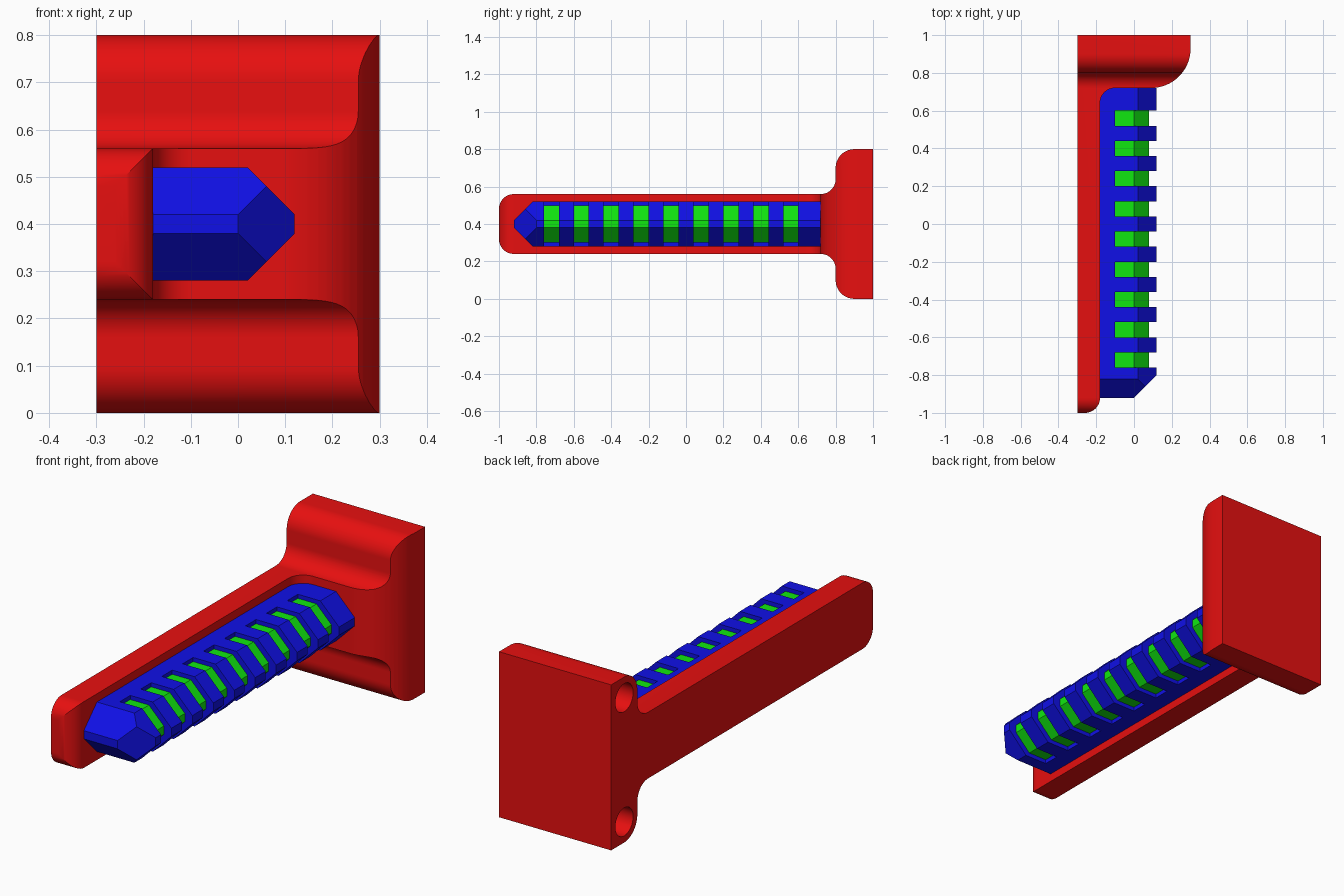
import bpy, bmesh, math
from mathutils import Vector

cube = bpy.data.objects.get("Cube")
if cube:
    bpy.data.objects.remove(cube, do_unlink=True)


def material(name, rgb):
    m = bpy.data.materials.new(name)
    m.use_nodes = True
    m.diffuse_color = (*rgb, 1)
    m.node_tree.nodes["Principled BSDF"].inputs["Base Color"].default_value = (*rgb, 1)
    return m


red = material("red", (0.8, 0.005, 0.005))
blue = material("blue", (0.005, 0.005, 0.8))
green = material("green", (0.005, 0.8, 0.005))


def make_object(name, bm, mat):
    bmesh.ops.recalc_face_normals(bm, faces=bm.faces)
    mesh = bpy.data.meshes.new(name)
    bm.to_mesh(mesh)
    bm.free()
    mesh.materials.append(mat)
    ob = bpy.data.objects.new(name, mesh)
    bpy.context.collection.objects.link(ob)
    return ob


def add_prism(bm, outline, axis, lo, hi):
    """Extrude a 2D outline along an axis; the outline uses the other two axes in order."""
    def place(p, t):
        q = list(p)
        q.insert(axis, t)
        return bm.verts.new(q)
    face = bm.faces.new([place(p, lo) for p in outline])
    new = bmesh.ops.extrude_face_region(bm, geom=[face])["geom"]
    move = Vector((0, 0, 0))
    move[axis] = hi - lo
    bmesh.ops.translate(bm, vec=move, verts=[v for v in new if isinstance(v, bmesh.types.BMVert)])


def prism(name, outline, axis, lo, hi, mat):
    bm = bmesh.new()
    add_prism(bm, outline, axis, lo, hi)
    return make_object(name, bm, mat)


def rounded(corners, steps=16):
    """Outline from (a, b, radius) corners, each rounded by a tangent arc."""
    out = []
    for i, (a, b, r) in enumerate(corners):
        p = Vector((a, b))
        if not r:
            out.append(p)
            continue
        u = (Vector(corners[i - 1][:2]) - p).normalized()
        v = (Vector(corners[(i + 1) % len(corners)][:2]) - p).normalized()
        for k in range(steps + 1):
            t = math.pi / 2 * k / steps
            out.append(p + r * (u * (1 - math.sin(t)) + v * (1 - math.cos(t))))
    return out


def boolean(ob, tool, operation):
    mod = ob.modifiers.new(operation.lower(), 'BOOLEAN')
    mod.operation = operation
    mod.solver = 'EXACT'
    mod.object = tool
    bpy.context.view_layer.objects.active = ob
    bpy.ops.object.modifier_apply(modifier=mod.name)
    bpy.data.objects.remove(tool, do_unlink=True)


# Bracket: T-shaped side profile crossed with an L-shaped plan profile
side = rounded([(-1, 0.24, 0.08), (0.8, 0.24, 0.08), (0.8, 0, 0.1), (1, 0, 0),
                (1, 0.8, 0), (0.8, 0.8, 0.1), (0.8, 0.56, 0.08), (-1, 0.56, 0.08)])
plan = rounded([(-0.3, -1, 0), (-0.18, -1, 0.08), (-0.18, 0.72, 0.08),
                (0.3, 0.72, 0.21), (0.3, 1.2, 0), (-0.3, 1.2, 0)])
bracket = prism("bracket", side, 0, -0.5, 0.5, red)
boolean(bracket, prism("plan_cutter", plan, 2, -0.2, 1, red), 'INTERSECT')

# Blind holes in the end of the mounting plate
for z in (0.1, 0.7):
    circle = [(0.9 + 0.068 * math.cos(k * math.tau / 32), z + 0.068 * math.sin(k * math.tau / 32))
              for k in range(32)]
    boolean(bracket, prism("hole_cutter", circle, 0, -0.4, 0.1, red), 'DIFFERENCE')

# Grip bar: chamfered bar with a pointed front end
bm = bmesh.new()
add_prism(bm, [(-0.18, 0.28), (0.02, 0.28), (0.12, 0.38), (0.12, 0.42),
               (0.02, 0.52), (-0.18, 0.52)], 1, -0.92, 0.72)
for point, normal in (((0, -0.92, 0.4), (1, -1, 0)),
                      ((0, -0.92, 0.42), (0, -1, 1)),
                      ((0, -0.92, 0.38), (0, -1, -1))):
    cut = bmesh.ops.bisect_plane(bm, geom=bm.verts[:] + bm.edges[:] + bm.faces[:], dist=1e-5,
                                 plane_co=point, plane_no=normal, clear_outer=True)
    rim = [e for e in cut["geom_cut"] if isinstance(e, bmesh.types.BMEdge)]
    bmesh.ops.holes_fill(bm, edges=rim, sides=0)
bar = make_object("grip_bar", bm, blue)

# Evenly spaced slots, each with a recessed insert
slots, inserts = bmesh.new(), bmesh.new()
for k in range(9):
    y = -0.72 + 0.16 * k
    add_prism(slots, [(-0.1, 0.2), (0.2, 0.2), (0.2, 0.6), (-0.1, 0.6)], 1, y - 0.04, y + 0.04)
    add_prism(inserts, [(-0.1, 0.3), (0, 0.3), (0.08, 0.38), (0.08, 0.42),
                        (0, 0.5), (-0.1, 0.5)], 1, y - 0.04, y + 0.04)
boolean(bar, make_object("slot_cutter", slots, blue), 'DIFFERENCE')
make_object("slot_inserts", inserts, green)

# Smooth the rounded edges of the bracket only
bpy.ops.object.select_all(action='DESELECT')
bracket.select_set(True)
bpy.context.view_layer.objects.active = bracket
bpy.ops.object.shade_smooth_by_angle(angle=math.radians(25))
